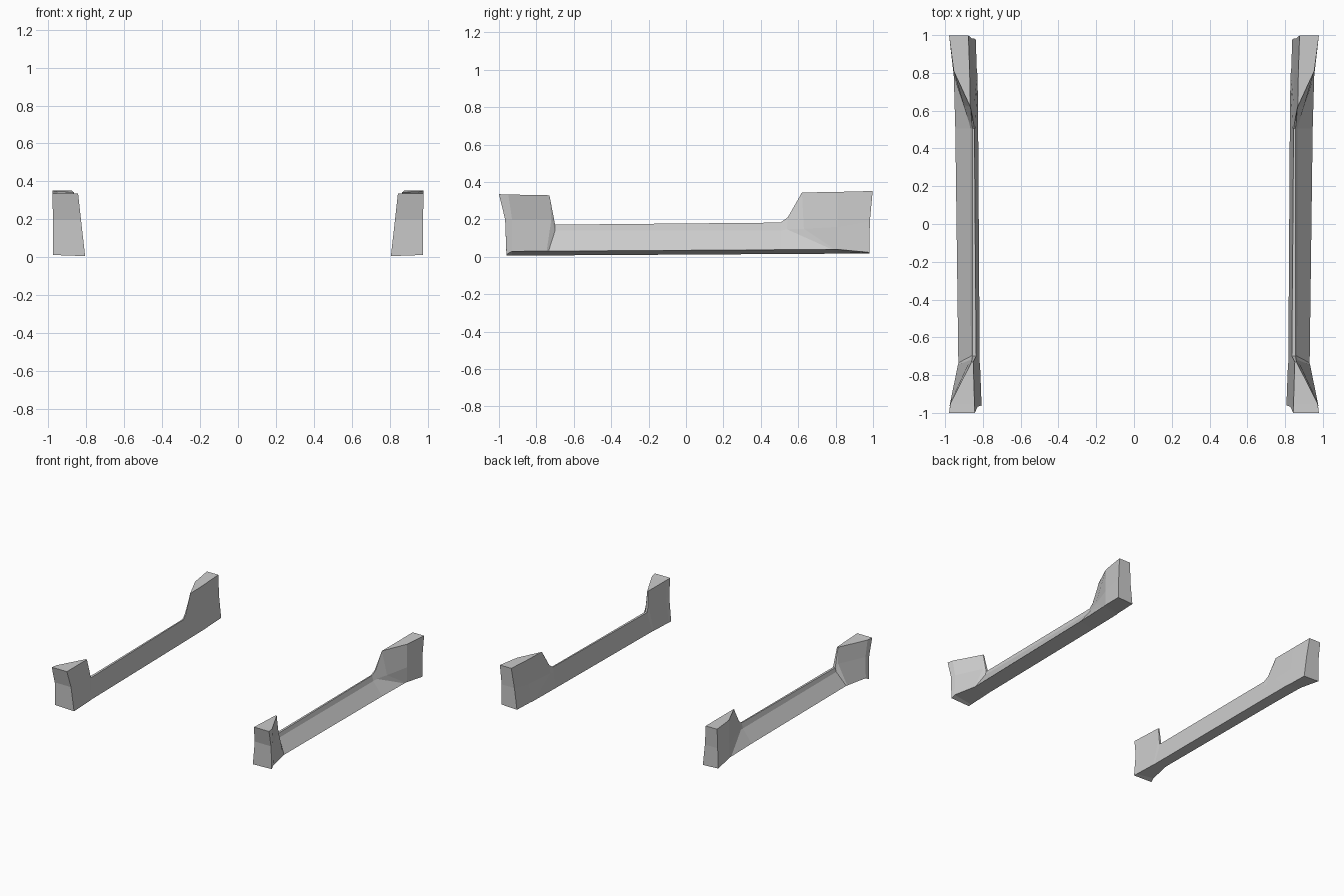
import bpy, bmesh

if "Cube" in bpy.data.objects:
    bpy.data.objects.remove(bpy.data.objects["Cube"])

# Stations from front to rear:
# inner-bottom x, lower outer (y, x), middle outer (y, x, z), top outer (y, x, z)
STATIONS = [
    (0.806, (-0.96, 0.976), (-0.967, 0.975, 0.20), (-1.00, 0.979, 0.335)),   # front end
    (0.808, (-0.93, 0.970), (-0.93, 0.966, 0.20), (-0.95, 0.972, 0.333)),
    (0.815, (-0.745, 0.932), (-0.72, 0.868, 0.20), (-0.73, 0.860, 0.329)),
    (0.817, (-0.735, 0.930), (-0.70, 0.864, 0.14), (-0.70, 0.855, 0.172)),   # sill start
    (0.825, (0.505, 0.946), (0.505, 0.866, 0.14), (0.505, 0.855, 0.183)),    # sill end
    (0.828, (0.78, 0.954), (0.54, 0.874, 0.147), (0.545, 0.860, 0.212)),     # diagonal crease
    (0.829, (0.795, 0.955), (0.63, 0.902, 0.15), (0.62, 0.864, 0.344)),
    (0.832, (0.81, 0.957), (0.81, 0.957, 0.16), (0.81, 0.954, 0.347)),
    (0.838, (0.98, 0.976), (0.983, 0.974, 0.19), (0.998, 0.979, 0.352)),     # rear end
]
INNER_LEAN = 0.11


def section(i, ax, low, mid, top):
    """Six-point ring; the inner side leans outward with height."""
    az = 0.006 + 0.006 * (low[0] + 1)
    end = i in (0, len(STATIONS) - 1)
    bz = az + (0.006 if end else 0.023)
    lean = lambda z: ax + INNER_LEAN * z
    return [
        (ax, low[0], az),
        (low[1], low[0], bz),
        (mid[1], mid[0], mid[2]),
        (top[1], top[0], top[2]),
        (lean(top[2]), top[0], top[2]),
        (lean(mid[2]), mid[0], mid[2]),
    ]


# Side skirt: loft through the stations
bm = bmesh.new()
rings = [[bm.verts.new(p) for p in section(i, *s)] for i, s in enumerate(STATIONS)]
for a, b in zip(rings, rings[1:]):
    for j in range(6):
        k = (j + 1) % 6
        bm.faces.new((a[j], a[k], b[k], b[j]))

# End caps, creased at mid height
for r in (rings[0], rings[-1]):
    bm.faces.new((r[0], r[1], r[2], r[5]))
    bm.faces.new((r[5], r[2], r[3], r[4]))
bmesh.ops.recalc_face_normals(bm, faces=bm.faces)

mesh = bpy.data.meshes.new("side_skirts")
bm.to_mesh(mesh)
bm.free()
skirts = bpy.data.objects.new("side_skirts", mesh)
bpy.context.collection.objects.link(skirts)

# Opposite side
mirror = skirts.modifiers.new("other_side", 'MIRROR')
mirror.use_axis[0] = True
